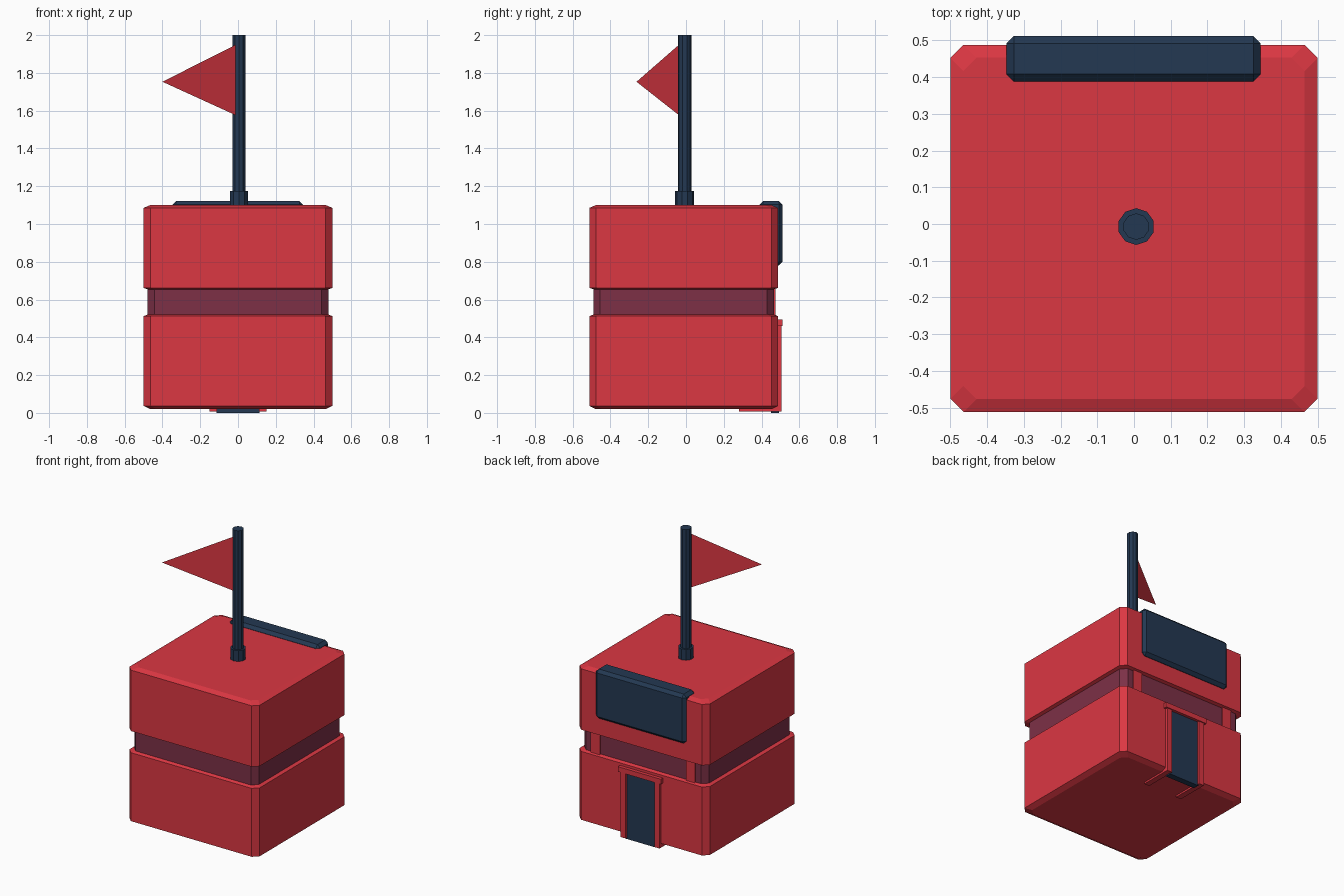
import bpy, bmesh, math

if "Cube" in bpy.data.objects:
    bpy.data.objects.remove(bpy.data.objects["Cube"])

YC = -0.012  # body centre in y


def material(name, rgb):
    m = bpy.data.materials.new(name)
    m.diffuse_color = (*rgb, 1.0)
    m.use_nodes = True
    m.node_tree.nodes["Principled BSDF"].inputs["Base Color"].default_value = m.diffuse_color
    return m


RED = material("red paint", (0.71, 0.038, 0.055))
NAVY = material("dark navy", (0.017, 0.040, 0.085))
PLUM = material("plum window", (0.205, 0.030, 0.062))


def finish(name, bm, mat):
    bmesh.ops.recalc_face_normals(bm, faces=bm.faces)
    me = bpy.data.meshes.new(name)
    bm.to_mesh(me)
    bm.free()
    me.materials.append(mat)
    ob = bpy.data.objects.new(name, me)
    bpy.context.collection.objects.link(ob)
    return ob


def octagon(h, c):
    # square of half size h with corners cut by c
    k = h - c
    return [(h, -k), (h, k), (k, h), (-k, h), (-h, k), (-h, -k), (-k, -h), (k, -h)]


def block(name, layers, c, mat):
    # stack of corner-cut squares; layers = (half size, z)
    bm = bmesh.new()
    rings = [[bm.verts.new((x, y + YC, z)) for x, y in octagon(h, c)] for h, z in layers]
    for a, b in zip(rings, rings[1:]):
        for i in range(8):
            j = (i + 1) % 8
            bm.faces.new((a[i], a[j], b[j], b[i]))
    bm.faces.new(rings[0][::-1])
    bm.faces.new(rings[-1])
    return finish(name, bm, mat)


def box(name, x, y, z, mat, bevel=0.0):
    bm = bmesh.new()
    bmesh.ops.create_cube(bm, size=1)
    for v in bm.verts:
        for i, (lo, hi) in enumerate((x, y, z)):
            v.co[i] = lo + (v.co[i] + 0.5) * (hi - lo)
    ob = finish(name, bm, mat)
    if bevel:
        mod = ob.modifiers.new("bevel", 'BEVEL')
        mod.width, mod.segments = bevel, 1
    return ob


def rod(name, r, z0, z1, sides=10):
    bm = bmesh.new()
    bmesh.ops.create_cone(bm, cap_ends=True, segments=sides, radius1=r, radius2=r, depth=z1 - z0)
    bmesh.ops.translate(bm, verts=bm.verts, vec=(0.006, -0.007, (z0 + z1) / 2))
    return finish(name, bm, NAVY)


# Main body: two blocks with a recessed window band
block("lower_body", [(0.465, 0.02), (0.5, 0.037), (0.5, 0.512), (0.465, 0.526)], 0.036, RED)
block("window_band", [(0.478, 0.50), (0.478, 0.68)], 0.036, PLUM)
block("upper_body", [(0.465, 0.65), (0.5, 0.662), (0.5, 1.085), (0.465, 1.10)], 0.036, RED)

# Window posts on the back
for side, s in (("left", -1), ("right", 1)):
    box(side + "_window_post", sorted((s * 0.33, s * 0.40)), (0.44, 0.474), (0.50, 0.68), RED)

# Sign board on the back
box("sign_board", (-0.347, 0.345), (0.388, 0.512), (0.78, 1.122), NAVY, 0.02)

# Door with frame, and rails running underneath
box("door", (-0.115, 0.115), (0.45, 0.492), (0.0, 0.47), NAVY)
for side, s in (("left", -1), ("right", 1)):
    xs = sorted((s * 0.11, s * 0.15))
    box(side + "_door_post", xs, (0.45, 0.505), (0.008, 0.47), RED)
    box(side + "_floor_rail", xs, (0.28, 0.46), (0.008, 0.03), RED)
box("door_lintel", (-0.165, 0.165), (0.45, 0.512), (0.46, 0.495), RED)

# Flag pole, collar and pennant
rod("pole_collar", 0.05, 1.09, 1.175)
rod("flag_pole", 0.036, 1.10, 2.0)
bm = bmesh.new()
bm.faces.new([bm.verts.new(p) for p in
              ((-0.01, -0.036, 1.575), (-0.01, -0.036, 1.95), (-0.4, -0.262, 1.753))])
finish("pennant", bm, RED)
